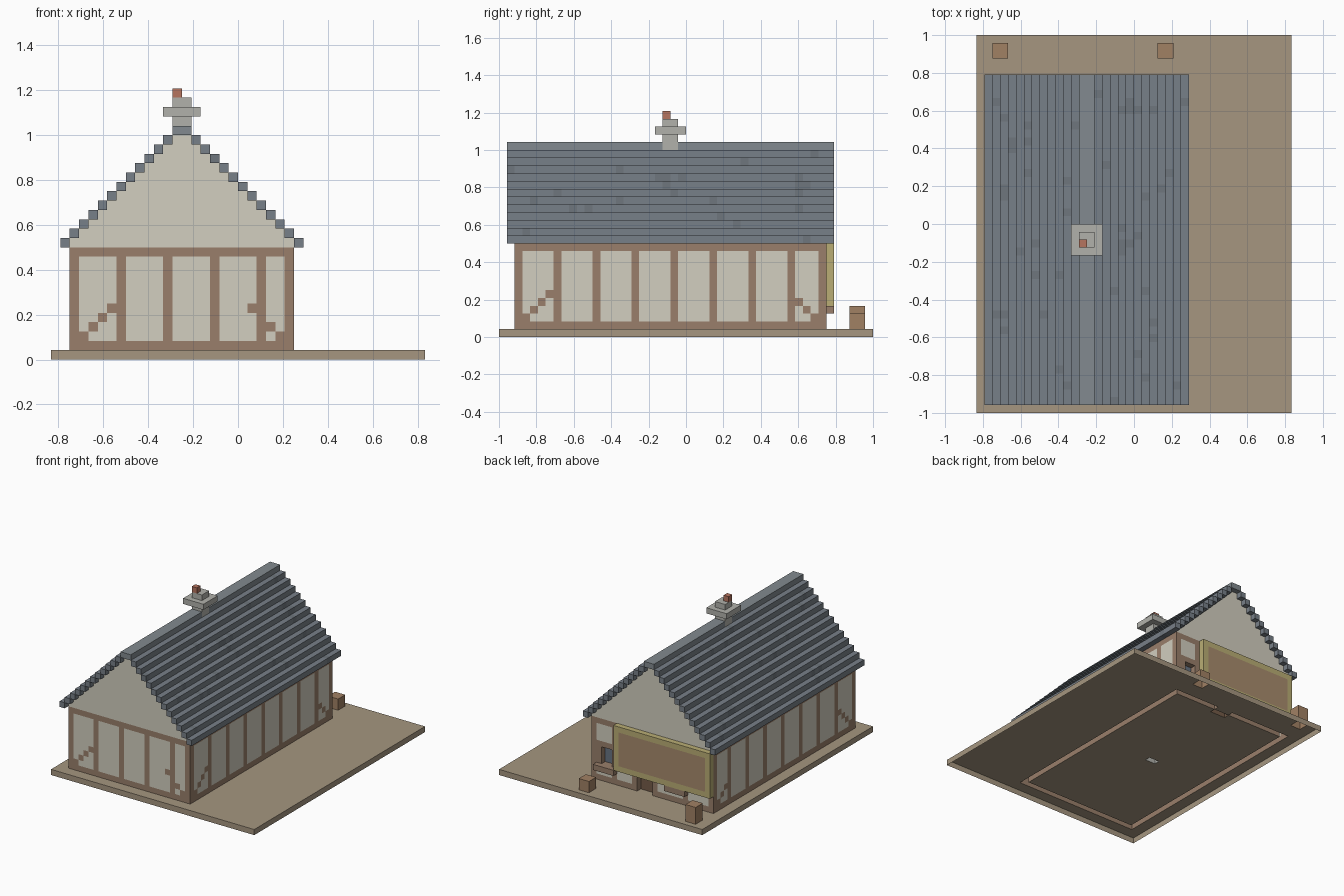
import bpy, bmesh, random

if "Cube" in bpy.data.objects:
    bpy.data.objects.remove(bpy.data.objects["Cube"])

random.seed(4)
V = 1 / 24          # size of one block; every box below is in block units
cells = {}          # block position -> part name
colours = {}        # part name -> colour


def part(name, rgb, items, clear=False):
    """Fill boxes (x0, x1, y0, y1, z0, z1) with blocks; later parts replace earlier ones."""
    colours[name] = rgb
    for x0, x1, y0, y1, z0, z1 in items:
        for x in range(x0, x1):
            for y in range(y0, y1):
                for z in range(z0, z1):
                    cells[x, y, z] = name


def carve(x0, x1, y0, y1, z0, z1):
    for k in [k for k in cells if x0 <= k[0] < x1 and y0 <= k[1] < y1 and z0 <= k[2] < z1]:
        del cells[k]


def material(name, rgb):
    m = bpy.data.materials.new(name)
    m.diffuse_color = [(c / 255) ** 2.2 for c in rgb] + [1]
    m.use_nodes = True
    m.node_tree.nodes["Principled BSDF"].inputs["Base Color"].default_value = m.diffuse_color
    return m


WOOD, PLASTER = (152, 126, 106), (209, 205, 190)
SLATE, STONE = (119, 127, 135), (176, 176, 170)
X0, X1, Y0, Y1 = -18, 6, -22, 18   # house footprint

# Ground slab
part("ground_slab", (164, 149, 127), [(-20, 20, -24, 24, 0, 1)])

# Plaster walls
part("wall_plaster", PLASTER, [(X0, X1, y, y + 1, 2, 11) for y in (Y0, Y1 - 1)]
     + [(x, x + 1, Y0, Y1, 2, 11) for x in (X0, X1 - 1)])

# Sills and top plates running round the house
rails = []
for z0, z1 in ((1, 2), (11, 12)):
    rails += [(X0, X1, y, y + 1, z0, z1) for y in (Y0, Y1 - 1)]
    rails += [(x, x + 1, Y0, Y1, z0, z1) for x in (X0, X1 - 1)]
part("wall_rails", WOOD, rails)

# Posts
part("wall_posts", WOOD,
     [(x, x + 1, Y0, Y0 + 1, 2, 11) for x in (-18, -13, -8, -3, 2, 5)]
     + [(x, x + 1, Y1 - 1, Y1, 2, 11) for x in (-18, -13, -7, -3, 1, 5)]
     + [(x, x + 1, y, y + 1, 2, 11) for x in (X0, X1 - 1) for y in range(-17, 14, 5)])

# Stepped corner braces
braces = []
for i in range(4):
    z = 2 + i
    braces += [(-17 + i, -16 + i, Y0, Y0 + 1, z, z + 1), (4 - i, 5 - i, Y0, Y0 + 1, z, z + 1)]
    for x in (X0, X1 - 1):
        braces += [(x, x + 1, y, y + 1, z, z + 1) for y in (-21 + i, 16 - i)]
part("corner_braces", WOOD, braces)

# Stepped gables
part("gables", PLASTER, [(X0 + i, X1 - i, y, y + 1, 12 + i, 13 + i)
                         for i in range(12) for y in (Y0, Y1 - 1)])

# Roof courses, one block per step on each slope, and the ridge
part("roof_courses", SLATE, [(x, x + 1, Y0 - 1, Y1 + 1, 12 + i, 13 + i)
                             for i in range(12) for x in (-19 + i, 6 - i)])
part("roof_ridge", (129, 137, 142), [(-7, -5, Y0 - 1, Y1 + 1, 24, 25)])

# Chimney with cap
part("chimney", STONE, [(-7, -5, -3, -2, 1, 22), (-7, -5, -3, -1, 22, 26),
                        (-8, -4, -4, 0, 26, 27), (-7, -5, -3, -1, 27, 28)])
part("chimney_ember", (180, 116, 96), [(-7, -6, -3, -2, 28, 29)])

# Back door and window, each set one block into the wall
part("back_framing", WOOD, [(-6, -3, 17, 18, 8, 9), (2, 5, 17, 18, 7, 8), (4, 5, 17, 18, 3, 7),
                            (2, 4, 17, 18, 3, 4)])
carve(-6, -3, 17, 18, 1, 8)
carve(2, 4, 17, 18, 4, 7)
part("door", (116, 92, 74), [(-6, -3, 16, 17, 1, 8)])
part("window_glass", (104, 116, 130), [(2, 4, 16, 17, 4, 7)])
part("window_sills", WOOD, [(1, 5, 18, 19, 3, 4), (-13, -9, 18, 19, 3, 4)])

# Blank sign board with gold trim
part("sign_trim", (184, 172, 116), [(-18, 1, 18, 19, 4, 12)])
part("sign_board", (166, 138, 108), [(-17, 0, 18, 19, 5, 11)])

# Crates beside the back entrance
part("crates", (160, 128, 100), [(-18, -16, 21, 23, 1, 4), (3, 5, 21, 23, 1, 3)])

# Build one mesh per part from its exposed block faces; the slab is open underneath
SIDES = [(axis, s) for axis in range(3) for s in (0, 1)]
for name, rgb in colours.items():
    bm = bmesh.new()
    verts = {}
    for pos in [k for k, n in cells.items() if n == name]:
        dark = name == "roof_courses" and random.random() < .04
        for axis, s in SIDES:
            nb = list(pos)
            nb[axis] += 2 * s - 1
            if tuple(nb) in cells or nb[2] < 0:
                continue
            u, v = (axis + 1) % 3, (axis + 2) % 3
            ring = []
            for du, dv in ((0, 0), (1, 0), (1, 1), (0, 1)):
                p = list(pos)
                p[axis] += s
                p[u] += du
                p[v] += dv
                p = tuple(p)
                if p not in verts:
                    verts[p] = bm.verts.new([c * V for c in p])
                ring.append(verts[p])
            f = bm.faces.new(ring if s else ring[::-1])
            f.material_index = int(dark)
    me = bpy.data.meshes.new(name)
    bm.to_mesh(me)
    bm.free()
    me.materials.append(material(name, rgb))
    if name == "roof_courses":
        me.materials.append(material("worn_slate", (110, 117, 124)))
    bpy.context.collection.objects.link(bpy.data.objects.new(name, me))
